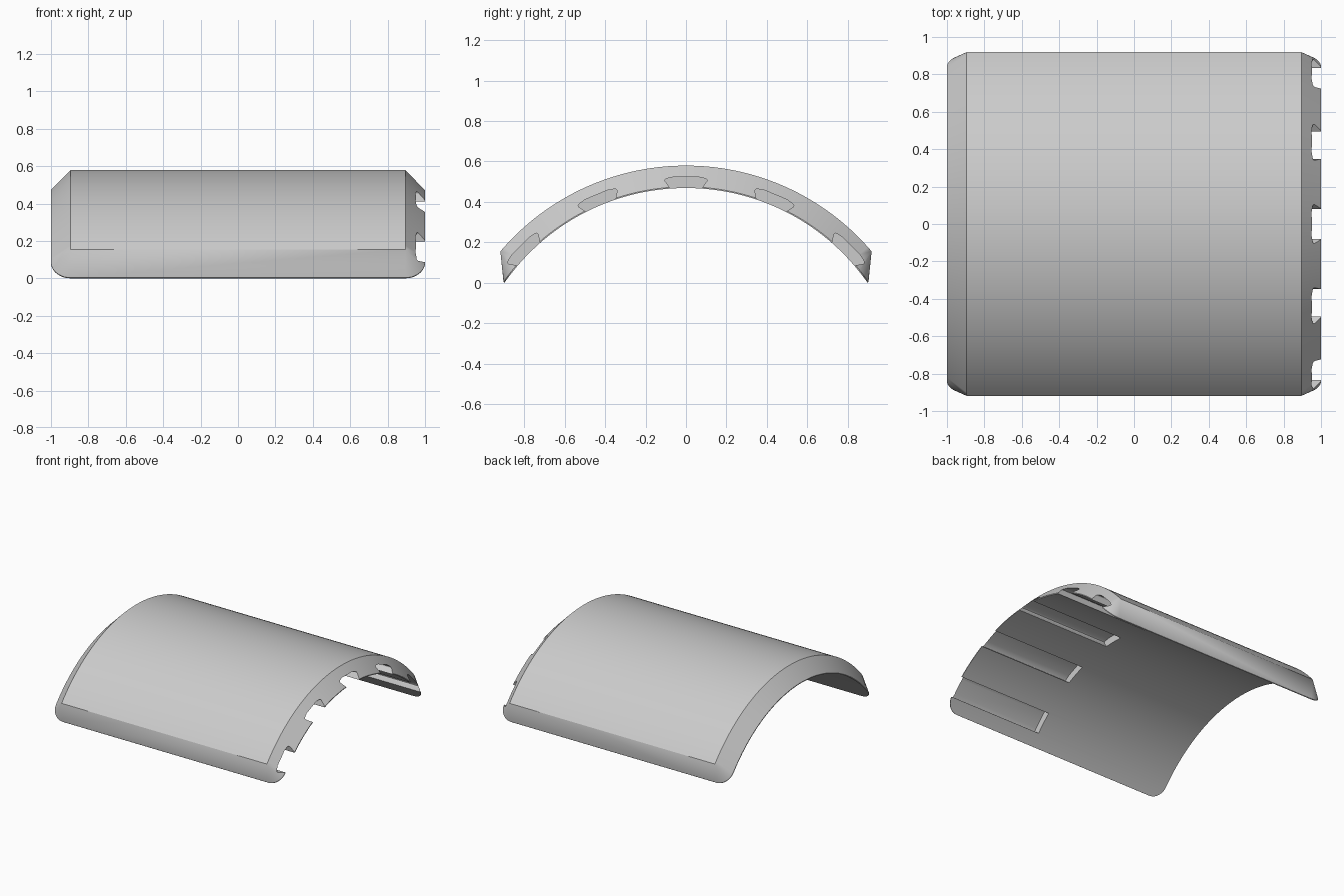
import bpy
import bmesh
from math import sin, cos, radians, pi

cube = bpy.data.objects.get("Cube")
if cube:
    bpy.data.objects.remove(cube)

# Shell dimensions: concentric arcs about an axis along x
AXIS_Z = -0.6265
R_OUT, R_RIM, R_IN = 1.206, 1.101, 1.095
HALF_ANGLE = radians(55.1)
BEVEL = 0.105
BEVEL_ANGLE = BEVEL / R_IN
FLAT_ANGLE = HALF_ANGLE - BEVEL_ANGLE
ARC_STEPS, CORNER_STEPS = 72, 10

grey = bpy.data.materials.new("light_grey")
grey.use_nodes = True
colour = (0.6, 0.6, 0.6, 1)
grey.diffuse_color = colour
grey.node_tree.nodes["Principled BSDF"].inputs["Base Color"].default_value = colour


def bent(x, angle, radius):
    return (x, sin(angle) * radius, cos(angle) * radius + AXIS_Z)


def make_object(name, bm):
    bmesh.ops.remove_doubles(bm, verts=bm.verts, dist=1e-5)
    bmesh.ops.recalc_face_normals(bm, faces=bm.faces)
    mesh = bpy.data.meshes.new(name)
    bm.to_mesh(mesh)
    bm.free()
    mesh.materials.append(grey)
    obj = bpy.data.objects.new(name, mesh)
    bpy.context.collection.objects.link(obj)
    return obj


def loft(bm, loops):
    for a, b in zip(loops, loops[1:]):
        for i in range(len(a)):
            j = (i + 1) % len(a)
            corners = []
            for v in (a[i], a[j], b[j], b[i]):
                if all((v.co - c.co).length > 1e-6 for c in corners):
                    corners.append(v)
            if len(corners) > 2:
                bm.faces.new(corners)


# Rows across the arc: rounded lower corners, bevelled to a sharp outer edge
corner = [i / CORNER_STEPS * pi / 2 for i in range(CORNER_STEPS + 1)]
rows = [(-FLAT_ANGLE - BEVEL_ANGLE * cos(t), 1 - BEVEL + BEVEL * sin(t)) for t in corner]
rows += [(FLAT_ANGLE * (2 * i / ARC_STEPS - 1), 1) for i in range(1, ARC_STEPS)]
rows += [(-a, w) for a, w in reversed(rows[:CORNER_STEPS + 1])]

bm = bmesh.new()
loops = []
for angle, width in rows:
    top = max(-FLAT_ANGLE, min(FLAT_ANGLE, angle))
    section = [(-width, angle, R_IN), (width, angle, R_IN), (width, angle, R_RIM),
               (1 - BEVEL, top, R_OUT), (BEVEL - 1, top, R_OUT), (-width, angle, R_RIM)]
    loops.append([bm.verts.new(bent(*p)) for p in section])
loft(bm, loops)
for end in (loops[0], loops[-1]):
    bm.faces.new((end[0], end[1], end[2], end[5]))
    bm.faces.new((end[5], end[2], end[3], end[4]))
shell = make_object("curved_shell", bm)

# Five flared grooves under the shell, open at the +x end
half = [(0.08, -0.04), (0.08, 0), (0.103, 0.034), (0.103, 0.042), (0.095, 0.047), (0.06, 0.055)]
profile = half + [(-y, z) for y, z in reversed(half)]
bm = bmesh.new()
for k in range(-2, 3):
    tilt = radians(22.7) * k
    ends = []
    for x in (0.19, 1.2):
        ring = []
        for y, h in profile:
            r = R_IN + h
            ring.append(bm.verts.new((x, y * cos(tilt) + r * sin(tilt),
                                      r * cos(tilt) - y * sin(tilt) + AXIS_Z)))
        ends.append(ring)
    loft(bm, ends)
    for ring in ends:
        bm.faces.new(ring)
cutter = make_object("groove_cutter", bm)
cutter.hide_render = True

# Cut the grooves and smooth the curved faces
bpy.context.view_layer.objects.active = shell
shell.select_set(True)
cut = shell.modifiers.new("grooves", 'BOOLEAN')
cut.operation = 'DIFFERENCE'
cut.solver = 'EXACT'
cut.object = cutter
bpy.ops.object.modifier_apply(modifier=cut.name)
bpy.data.objects.remove(cutter)
bpy.ops.object.shade_smooth_by_angle(angle=radians(25))
